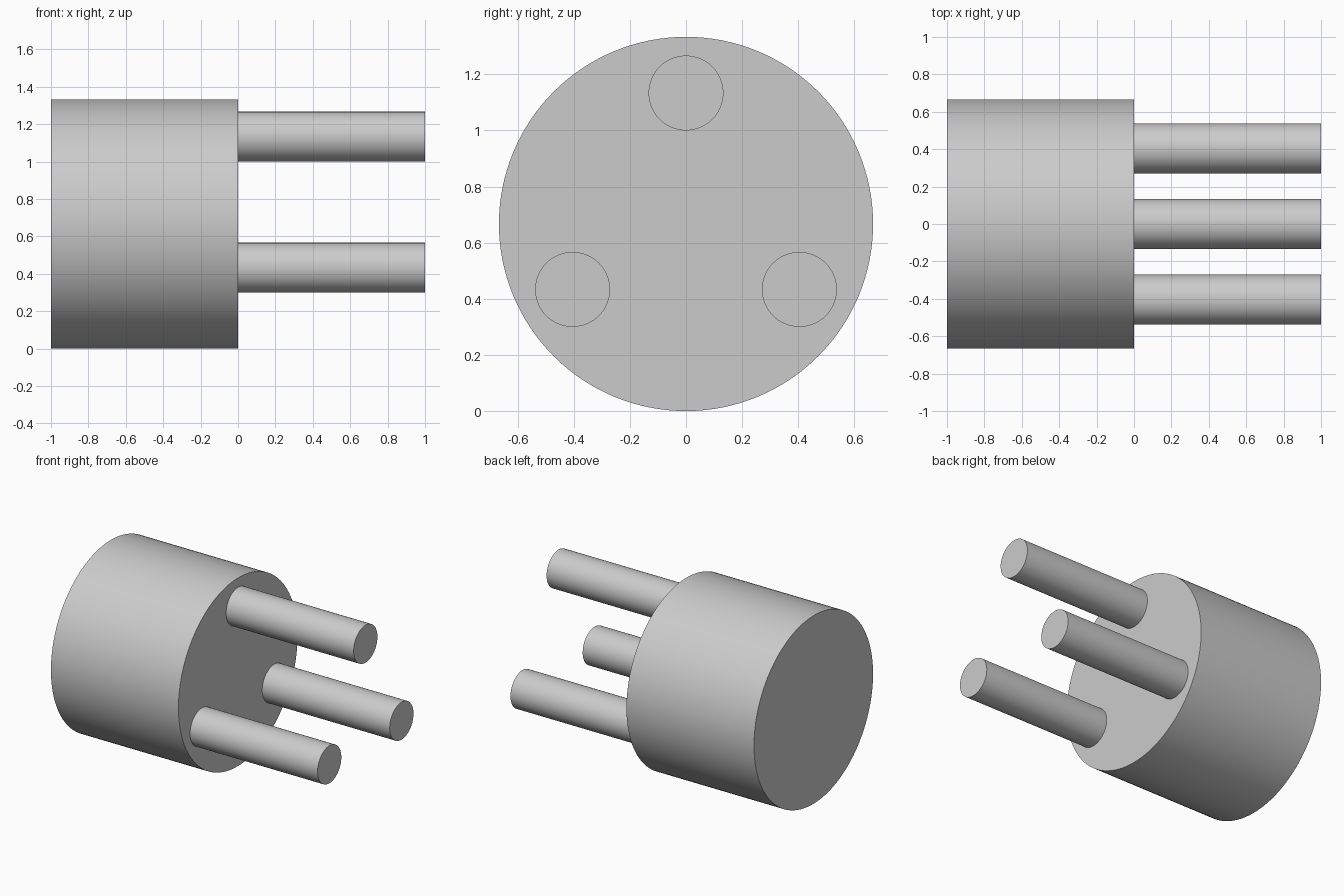
import bpy
import math

cube = bpy.data.objects.get("Cube")
if cube:
    bpy.data.objects.remove(cube, do_unlink=True)

# Single plain grey
GREY = (0.6, 0.6, 0.6, 1.0)
grey = bpy.data.materials.new("plain_grey")
grey.use_nodes = True
grey.diffuse_color = GREY
grey.node_tree.nodes["Principled BSDF"].inputs["Base Color"].default_value = GREY

BODY_RADIUS = 2 / 3
PIN_RADIUS = BODY_RADIUS / 5
PIN_CIRCLE = BODY_RADIUS * 0.7


def x_cylinder(name, radius, x_start, x_end, y, z, sides):
    """Smooth-sided cylinder lying along x."""
    bpy.ops.mesh.primitive_cylinder_add(
        vertices=sides, radius=radius, depth=x_end - x_start,
        location=((x_start + x_end) / 2, y, z),
        rotation=(0, math.pi / 2, 0))
    obj = bpy.context.object
    obj.name = name
    obj.data.materials.append(grey)
    bpy.ops.object.shade_smooth_by_angle(angle=math.radians(30))
    return obj


# Round body
x_cylinder("body", BODY_RADIUS, -1, 0, 0, BODY_RADIUS, 128)

# Three pins evenly spaced around the axis
for name, degrees in (("top_pin", 90), ("front_pin", 210), ("back_pin", 330)):
    a = math.radians(degrees)
    x_cylinder(name, PIN_RADIUS, 0, 1, PIN_CIRCLE * math.cos(a),
               BODY_RADIUS + PIN_CIRCLE * math.sin(a), 64)
